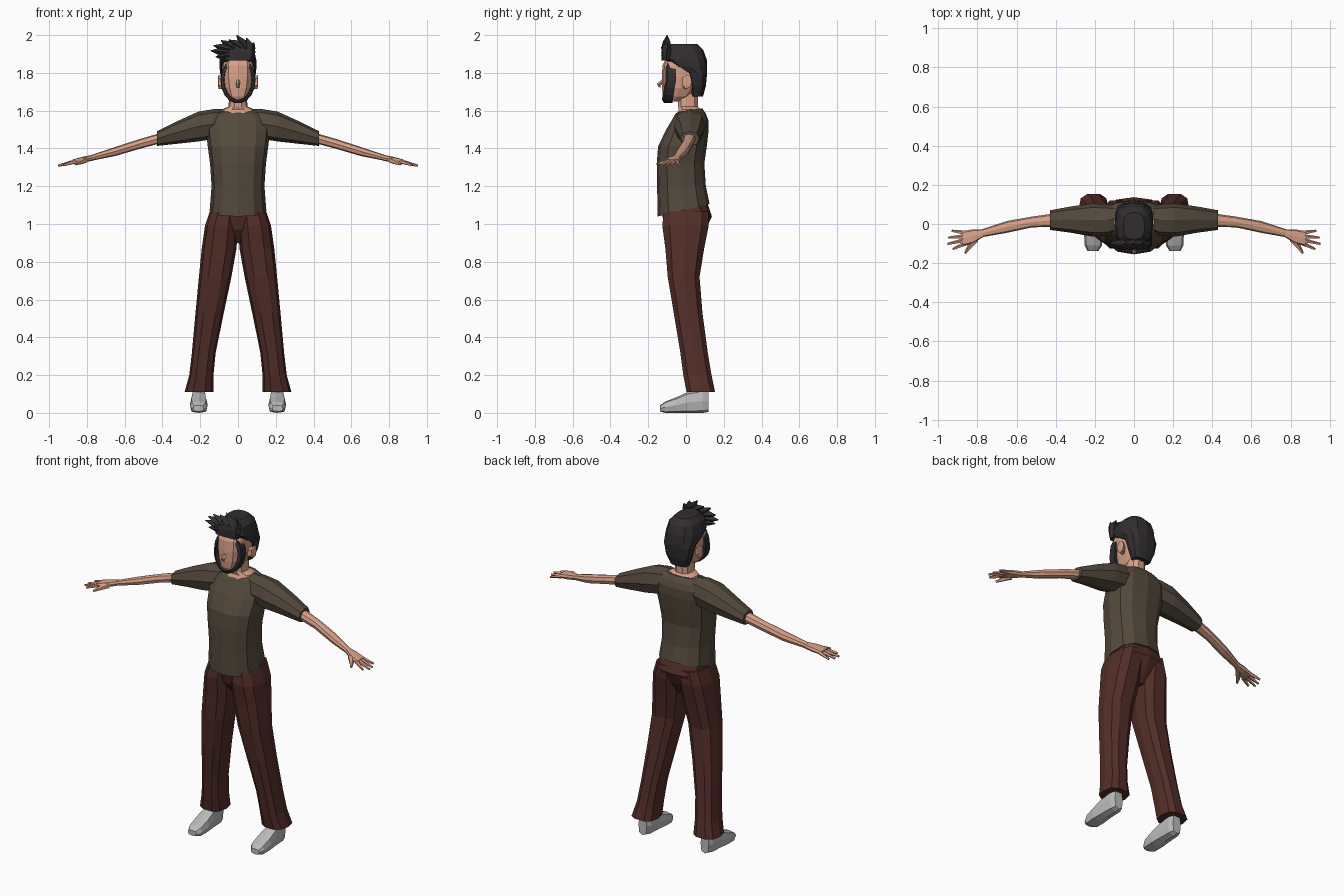
import bpy, bmesh, math
from mathutils import Vector


def material(name, rgb):
    m = bpy.data.materials.new(name)
    m.diffuse_color = (*rgb, 1)
    return m


SKIN = material("skin", (0.70, 0.36, 0.25))
SHIRT = material("olive_brown_cloth", (0.088, 0.068, 0.047))
PANTS = material("dark_red_cloth", (0.085, 0.027, 0.021))
HAIR = material("black_hair", (0.030, 0.027, 0.027))
SHOE = material("grey_shoe", (0.50, 0.50, 0.50))


def build(name, rings, mat, mirror=False, closed=False):
    """Skin a list of point rings, capping the ends unless closed."""
    bm = bmesh.new()
    vs = [[bm.verts.new(p) for p in r] for r in rings]
    n = len(vs[0])
    pairs = list(zip(vs, vs[1:]))
    if closed:
        pairs.append((vs[-1], vs[0]))
    else:
        bm.faces.new(vs[0])
        bm.faces.new(vs[-1])
    for a, b in pairs:
        for i in range(n):
            j = (i + 1) % n
            bm.faces.new((a[i], a[j], b[j], b[i]))
    bmesh.ops.recalc_face_normals(bm, faces=bm.faces)
    me = bpy.data.meshes.new(name)
    bm.to_mesh(me)
    bm.free()
    me.materials.append(mat)
    ob = bpy.data.objects.new(name, me)
    bpy.context.collection.objects.link(ob)
    if mirror:
        ob.modifiers.new("mirror", "MIRROR").use_mirror_merge = False
    return ob


def loft(name, axis, rows, mat, n=10, power=0.8, mirror=False, bend=None):
    """Rows are (position on axis, u low, u high, v low, v high)."""
    rings = []
    for k, (t, u0, u1, v0, v1) in enumerate(rows):
        ring = []
        for i in range(n):
            a = 2 * math.pi * i / n
            c, s = math.cos(a), math.sin(a)
            u = (u0 + u1) / 2 + (u1 - u0) / 2 * math.copysign(abs(c) ** power, c)
            v = (v0 + v1) / 2 + (v1 - v0) / 2 * math.copysign(abs(s) ** power, s)
            p = Vector({"x": (t, u, v), "y": (u, t, v), "z": (u, v, t)}[axis])
            ring.append(bend(k, p) if bend else p)
        rings.append(ring)
    return build(name, rings, mat, mirror)


def rod(name, points, radii, mat, n=5, mirror=False):
    """Tapered tube through points."""
    pts = [Vector(p) for p in points]
    q = (pts[-1] - pts[0]).to_track_quat("Z", "Y")
    rings = [[p + q @ Vector((r * math.cos(2 * math.pi * i / n),
                              r * math.sin(2 * math.pi * i / n), 0))
              for i in range(n)] for p, r in zip(pts, radii)]
    return build(name, rings, mat, mirror)


# Shirt body, with the hem rising towards the back and a dipped neckline
def shirt_bend(k, p):
    if k == 0:
        p.z += 0.24 * (p.y + 0.15)
    if k == 7:
        p.z += 0.15 * p.y
    return p


loft("shirt_body", "z", [
    (1.04, -.15, .15, -.15, .125),
    (1.20, -.14, .14, -.153, .105),
    (1.32, -.148, .148, -.155, .097),
    (1.41, -.16, .16, -.148, .11),
    (1.50, -.17, .17, -.105, .12),
    (1.55, -.165, .165, -.075, .118),
    (1.585, -.14, .14, -.055, .105),
    (1.60, -.10, .10, -.04, .085)], SHIRT, n=12, bend=shirt_bend)

# Sleeves
loft("sleeve", "x", [
    (.07, -.035, .09, 1.48, 1.61),
    (.13, -.06, .10, 1.45, 1.608),
    (.21, -.065, .105, 1.437, 1.595),
    (.32, -.045, .09, 1.425, 1.545),
    (.43, -.03, .07, 1.413, 1.49)], SHIRT, n=8, mirror=True)

# Arms and hands
loft("arm", "x", [
    (.40, -.015, .055, 1.43, 1.485),
    (.52, -.017, .038, 1.398, 1.45),
    (.65, -.045, .015, 1.36, 1.408),
    (.78, -.068, -.028, 1.334, 1.364)], SKIN, n=8, mirror=True)
loft("palm", "x", [
    (.77, -.066, -.027, 1.335, 1.366),
    (.82, -.098, -.027, 1.325, 1.356),
    (.875, -.113, -.036, 1.318, 1.342)], SKIN, n=8, power=.6, mirror=True)
for label, y0, tip in (("little", -.045, (.93, -.035, 1.313)),
                       ("ring", -.064, (.948, -.07, 1.309)),
                       ("middle", -.083, (.952, -.102, 1.309)),
                       ("index", -.102, (.925, -.128, 1.311))):
    rod(label + "_finger", [(.865, y0, 1.33), tip], [.012, .006], SKIN, mirror=True)
rod("thumb", [(.81, -.08, 1.338), (.84, -.115, 1.326), (.862, -.15, 1.316)],
    [.018, .013, .006], SKIN, mirror=True)

# Trousers: seat and legs
loft("trouser_seat", "z", [
    (.90, -.045, .045, -.05, .06),
    (.97, -.11, .11, -.105, .105),
    (1.04, -.148, .148, -.125, .137),
    (1.105, -.135, .135, -.12, .115)], PANTS, n=12, power=.7)
loft("trouser_leg", "z", [
    (.11, .13, .283, .0, .157),
    (.20, .13, .258, -.017, .138),
    (.32, .118, .244, -.033, .118),
    (.53, .075, .225, -.068, .09),
    (.72, .035, .207, -.10, .075),
    (.87, .008, .192, -.113, .10),
    (.99, .0, .175, -.13, .125),
    (1.07, .0, .148, -.122, .125)], PANTS, n=10, power=.75, mirror=True)

# Shoes
loft("shoe", "y", [
    (-.137, .182, .238, .008, .04),
    (-.11, .163, .252, .0, .06),
    (-.05, .16, .255, .0, .083),
    (.01, .165, .25, .0, .11),
    (.09, .168, .246, .0, .125),
    (.118, .18, .235, .005, .12)], SHOE, n=8, power=.6, mirror=True)

# Neck and head
loft("neck", "z", [
    (1.568, -.095, .095, -.06, .085),
    (1.607, -.085, .085, -.04, .08),
    (1.622, -.05, .05, -.045, .065),
    (1.72, -.045, .045, -.045, .065)], SKIN, n=10)
loft("head", "z", [
    (1.648, -.03, .03, -.108, -.03),
    (1.675, -.055, .055, -.122, .03),
    (1.72, -.074, .074, -.127, .06),
    (1.78, -.084, .084, -.128, .075),
    (1.84, -.085, .085, -.124, .075),
    (1.88, -.075, .075, -.105, .07)], SKIN, n=12, power=.75)
rod("nose", [(0, -.115, 1.765), (0, -.144, 1.738), (0, -.142, 1.725)],
    [.008, .012, .008], SKIN)
loft("ear", "x", [
    (.075, -.02, .015, 1.715, 1.775),
    (.102, -.02, .032, 1.715, 1.79),
    (.106, -.01, .025, 1.73, 1.78)], SKIN, n=7, mirror=True)

# Hair cap
loft("hair_cap", "z", [
    (1.675, -.055, .055, .025, .09),
    (1.73, -.08, .08, .02, .105),
    (1.80, -.095, .095, .0, .112),
    (1.835, -.098, .098, -.075, .112),
    (1.87, -.097, .097, -.118, .11),
    (1.92, -.085, .085, -.115, .092),
    (1.952, -.055, .055, -.08, .06)], HAIR, n=12, power=.75)

# Beard and sideburn band framing the face
band = []
for i in range(18):
    a = 2 * math.pi * i / 18
    c, s = math.cos(a), math.sin(a)
    front = -.098 - .02 * max(0, -s)
    band.append([(r * c, y, 1.762 + (r + .031) * s)
                 for r, y in ((.074, front - .01), (.091, front),
                              (.093, front + .045), (.07, front + .045))])
build("beard_band", band, HAIR, closed=True)

# Swept fringe and its spikes
loft("fringe", "z", [
    (1.865, -.075, .08, -.13, -.08),
    (1.91, -.088, .093, -.13, -.078),
    (1.95, -.06, .08, -.12, -.08)], HAIR, n=8, power=.6)
for x, z, tip in ((-.05, 1.89, (-.118, -.11, 1.885)),
                  (-.05, 1.91, (-.145, -.105, 1.917)),
                  (-.04, 1.925, (-.13, -.10, 1.945)),
                  (-.02, 1.93, (-.09, -.11, 1.972)),
                  (.02, 1.935, (-.05, -.10, 1.975)),
                  (.045, 1.93, (-.008, -.10, 2.0)),
                  (.06, 1.93, (.045, -.098, 1.985)),
                  (.065, 1.92, (.085, -.10, 1.96))):
    mid = ((x + tip[0]) / 2, -.103, (z + tip[2]) / 2)
    rod("hair_spike", [(x, -.105, z), mid, tip], [.027, .02, .002], HAIR, n=4)
